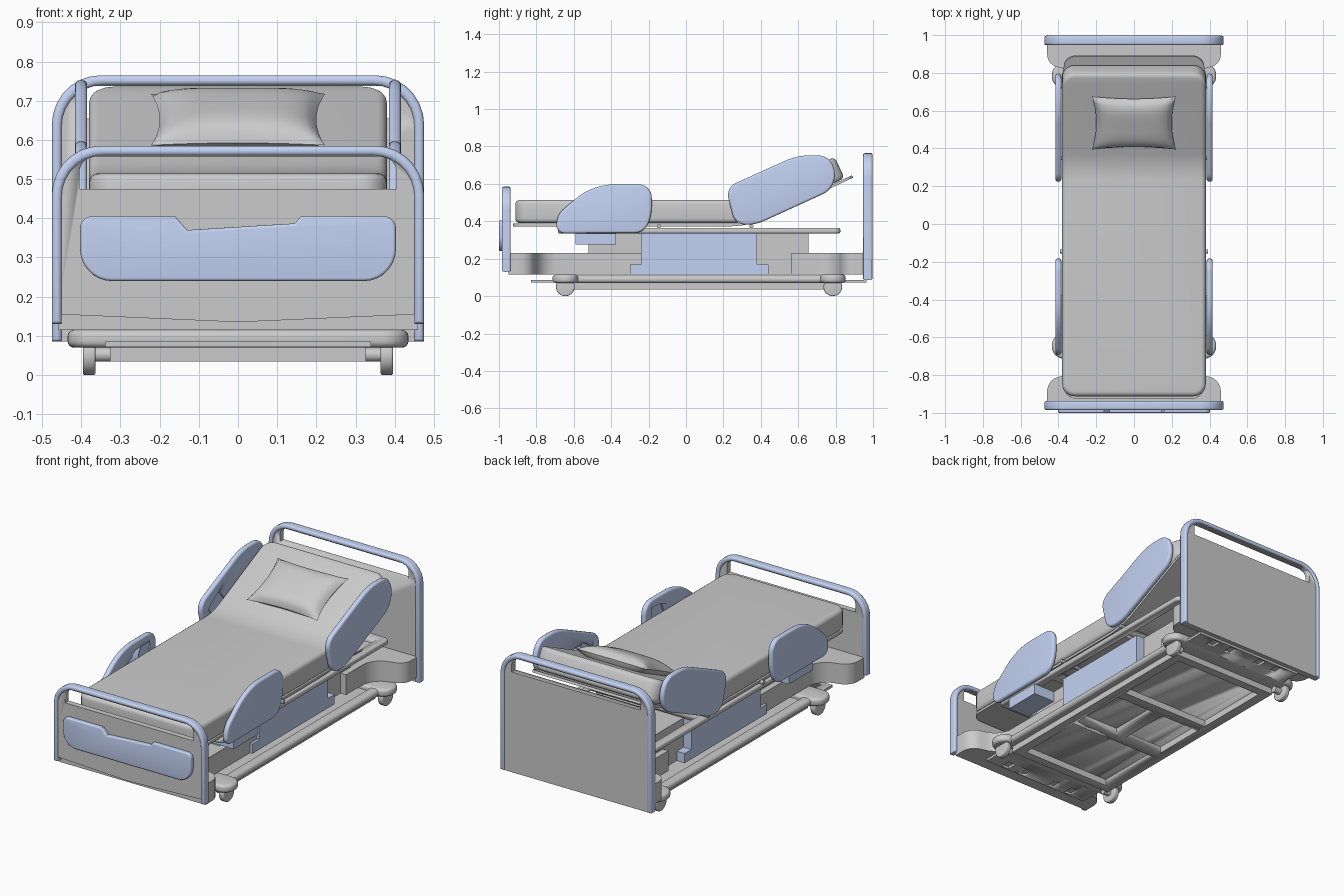
import bpy, bmesh, math
from mathutils import Vector, Matrix

if "Cube" in bpy.data.objects:
    bpy.data.objects.remove(bpy.data.objects["Cube"])

BLUE = bpy.data.materials.new("blue_plastic")
BLUE.diffuse_color = (0.55, 0.65, 0.9, 1)
BLUE.use_nodes = True
BLUE.node_tree.nodes["Principled BSDF"].inputs["Base Color"].default_value = BLUE.diffuse_color


def rounded(corners, n=7):
    """Polygon from (u, v[, radius]) corners, rounding those that have a radius."""
    out, m = [], len(corners)
    for i, c in enumerate(corners):
        p = Vector(c[:2])
        if len(c) < 3:
            out.append(p)
            continue
        e0 = Vector(corners[i - 1][:2]) - p
        e1 = Vector(corners[(i + 1) % m][:2]) - p
        d = min(c[2], e0.length * 0.49, e1.length * 0.49)
        a, b = p + e0.normalized() * d, p + e1.normalized() * d
        w = math.sin(e0.angle(e1) / 2)
        for k in range(n + 1):
            t = k / n
            f0, f1, f2 = (1 - t) ** 2, 2 * t * (1 - t) * w, t * t
            out.append((a * f0 + p * f1 + b * f2) / (f0 + f1 + f2))
    return out


def finish(name, bm, mat=None):
    bmesh.ops.recalc_face_normals(bm, faces=bm.faces)
    me = bpy.data.meshes.new(name)
    bm.to_mesh(me)
    bm.free()
    ob = bpy.data.objects.new(name, me)
    bpy.context.collection.objects.link(ob)
    if mat:
        me.materials.append(mat)
    bpy.ops.object.select_all(action='DESELECT')
    ob.select_set(True)
    bpy.context.view_layer.objects.active = ob
    bpy.ops.object.shade_smooth_by_angle(angle=math.radians(35))
    return ob


def prism_bm(corners, axis, a, b, bevel=0, sx=1):
    bm = bmesh.new()
    place = {'x': lambda p, h: (h * sx, p.x, p.y),
             'y': lambda p, h: (p.x * sx, h, p.y),
             'z': lambda p, h: (p.x * sx, p.y, h)}[axis]
    pts = rounded(corners)
    lo = [bm.verts.new(place(p, a)) for p in pts]
    hi = [bm.verts.new(place(p, b)) for p in pts]
    caps = [bm.faces.new(lo), bm.faces.new(hi)]
    for i in range(len(pts)):
        bm.faces.new((lo[i - 1], lo[i], hi[i], hi[i - 1]))
    bmesh.ops.recalc_face_normals(bm, faces=bm.faces)
    if bevel:
        edges = list({e for f in caps for e in f.edges})
        bmesh.ops.bevel(bm, geom=edges, offset=bevel, segments=4, profile=0.5,
                        affect='EDGES', clamp_overlap=True)
    return bm


def prism(name, corners, axis, a, b, bevel=0, mat=None, sx=1):
    return finish(name, prism_bm(corners, axis, a, b, bevel, sx), mat)


def rect(u0, v0, u1, v1, r=0):
    pts = [(u0, v0), (u1, v0), (u1, v1), (u0, v1)]
    return [p + (r,) for p in pts] if r else pts


def cut(ob, cutters):
    for c in cutters:
        mod = ob.modifiers.new("cut", 'BOOLEAN')
        mod.object, mod.operation, mod.solver = c, 'DIFFERENCE', 'EXACT'
        bpy.context.view_layer.objects.active = ob
        bpy.ops.object.modifier_apply(modifier=mod.name)
        bpy.data.objects.remove(c)


def rod(name, x0, x1, y, z, r, bevel=0, mat=None, sx=1):
    c = [(y + r * math.cos(t * math.pi / 16), z + r * math.sin(t * math.pi / 16)) for t in range(32)]
    return prism(name, c, 'x', x0, x1, bevel, mat, sx)


# headboard and footboard: blue rim, grey panel, handle slot
def board(name, y0, y1, z0, z1, bottom):
    rim = [(-.475, z0), (-.475, z1, .125), (.475, z1, .125), (.475, z0),
           (.45, z0), (.45, z1 - .025, .105), (-.45, z1 - .025, .105), (-.45, z0)]
    prism(name + "_rim", rim, 'y', y0, y1, .011, BLUE)
    panel = prism(name + "_panel", bottom + [(.46, z1 - .012, .115), (-.46, z1 - .012, .115)],
                  'y', y0 + .008, y1 - .008)
    slot = [(-.405, z1 - .11), (.405, z1 - .11), (.405, z1 - .027, .08), (-.405, z1 - .027, .08)]
    cut(panel, [prism("slot", slot, 'y', y0 - .1, y1 + .1)])


board("headboard", .947, .997, .085, .765, [(-.46, .085), (.46, .085)])
board("footboard", -.985, -.937, .13, .585, [(-.46, .155), (0, .135), (.46, .155)])
prism("footboard_insert", [(-.403, .24, .085), (.403, .24, .085), (.403, .405, .03), (.16, .405),
                           (.145, .387), (-.13, .37), (-.16, .405), (-.403, .405, .03)],
      'y', -1.0, -.97, .008, BLUE)

# mattress and deck, bent upward at the backrest hinge
ANG, Y0, L, ZB = math.radians(25), .33, .2, .39


def bend(co):
    h, s = co.z - ZB, co.y - (Y0 - L / 2)
    if s <= 0:
        return co
    R = L / ANG
    th = min(s, L) / L * ANG
    rest = max(0, s - L)
    y = Y0 - L / 2 + R * math.sin(th) + rest * math.cos(th) - h * math.sin(th)
    z = ZB + R * (1 - math.cos(th)) + rest * math.sin(th) + h * math.cos(th)
    return Vector((co.x, y, z))


def bent_slab(name, hx, y0, y1, z0, z1, bevel):
    bm = prism_bm(rect(-hx, y0, hx, y1, .065), 'z', z0, z1, bevel)
    for k in range(9):
        bmesh.ops.bisect_plane(bm, geom=bm.verts[:] + bm.edges[:] + bm.faces[:],
                               plane_co=(0, Y0 - L / 2 + L * k / 8, 0), plane_no=(0, 1, 0))
    for v in bm.verts:
        v.co = bend(v.co)
    finish(name, bm)


bent_slab("mattress", .38, -.912, .898, .39, .515, .024)
bent_slab("deck", .372, -.925, .94, .373, .387, 0)

# pillow
bm = bmesh.new()
for side in (1, -1):
    g = bmesh.ops.create_grid(bm, x_segments=24, y_segments=20, size=1)
    for v in g['verts']:
        u, w = v.co.x, v.co.y
        t = max(0, (1 - u ** 4) * (1 - w ** 4)) ** .6
        v.co = (u * (.222 - .022 * (1 - w * w)), w * (.155 - .014 * (1 - u * u)), side * .05 * t)
bmesh.ops.remove_doubles(bm, verts=bm.verts, dist=1e-5)
bmesh.ops.transform(bm, verts=bm.verts,
                    matrix=Matrix.Translation((0, .535, .652)) @ Matrix.Rotation(ANG, 4, 'X'))
finish("pillow", bm)

# side rails with a scooped grip, and their brackets
FOOT_RAIL = [(-.70, .335, .06), (-.225, .338, .06), (-.183, .43, .06), (-.183, .597, .07),
             (-.50, .597, .16), (-.685, .44, .04)]
HEAD_RAIL = [(.212, .58, .06), (.262, .385, .08), (.37, .38, .06), (.775, .565, .07),
             (.805, .66, .06), (.76, .75, .09), (.60, .755, .12)]
FOOT_GRIP = [(-.38, .41, .02), (-.25, .42, .02), (-.235, .555, .02), (-.33, .55, .02)]
HEAD_GRIP = [(.28, .53, .02), (.36, .45, .02), (.44, .52, .02), (.38, .6, .02)]
for sx, side in ((1, "right"), (-1, "left")):
    for end, shape, grip in (("foot", FOOT_RAIL, FOOT_GRIP), ("head", HEAD_RAIL, HEAD_GRIP)):
        rail = prism(f"{end}_side_rail_{side}", shape, 'x', .385, .416, .012, BLUE, sx)
        cut(rail, [prism("grip", grip, 'x', .38, .392, 0, None, sx)])
    prism(f"rail_bracket_{side}", rect(-.59, .275, -.375, .336), 'x', .25, .385, 0, BLUE, sx)

# upper frame with open bays, hinge rods
frame = prism("upper_frame", rect(-.38, -.685, .38, .825, .03), 'z', .335, .365, .01)
cut(frame, [prism("bay", rect(-.335, a, .335, b), 'z', .3, .4)
            for a, b in ((-.64, -.28), (-.23, .33), (.38, .77))])
for i, y in enumerate((-.145, .35)):
    rod(f"hinge_rod_{i}", -.391, .391, y, .374, .011)

# lift column covers
prism("lift_cover", [(-.30, .115), (.44, .115), (.44, .17), (.38, .17), (.38, .335),
                     (-.24, .335), (-.24, .17), (-.30, .17)], 'x', -.30, .30, 0, BLUE)
prism("head_lift_box", rect(.36, .115, .655, .336), 'x', -.25, .25)
prism("foot_lift_box", rect(-.52, .2, -.22, .336), 'x', -.25, .25)


# flared end blocks that carry the boards
def flare(name, y_in, s, y_turn, y_out):
    half = [(.285, y_in), (.285, y_turn, .1), (.46, y_turn + s * .045, .12), (.46, y_out)]
    prism(name, half + [(-c[0],) + c[1:] for c in reversed(half)], 'z', .115, .23)


flare("head_block", .565, 1, .80, .955)
flare("foot_block", -.24, -1, -.78, -.95)

# base: pan with recesses, end plate with notches, side tubes, caster arms
pan = prism("base_pan", rect(-.335, -.62, .335, .76), 'z', .035, .09)
cut(pan, [prism("recess", rect(x0, a, x1, b), 'z', 0, .075)
          for x0, a, x1, b in ((-.28, -.57, .28, -.17), (-.28, -.11, -.03, .2),
                               (.03, -.11, .28, .2), (-.28, .26, .28, .71))])
plate = prism("base_plate", rect(-.34, -.83, .34, .965), 'z', .072, .086)
cut(plate, [prism("notch", rect(x - .023, y - .03, x + .023, y + .03), 'z', 0, .2)
            for x in (-.22, -.10, .10, .22) for y in (-.79, .925)])
for y, end in ((-.645, "foot"), (.785, "head")):
    prism(f"{end}_caster_beam", rect(-.435, y - .068, .435, y + .068, .065), 'z', .07, .115, .016)
for sx, side in ((1, "right"), (-1, "left")):
    prism(f"base_tube_{side}", rect(.32, .07, .38, .11, .019), 'y', -.65, .79, 0, None, sx)
    for y, end in ((-.645, "foot"), (.785, "head")):
        rod(f"{end}_wheel_{side}", .364, .396, y, .05, .05, .006, None, sx)
        rod(f"{end}_axle_{side}", .325, .37, y, .052, .018, 0, None, sx)
